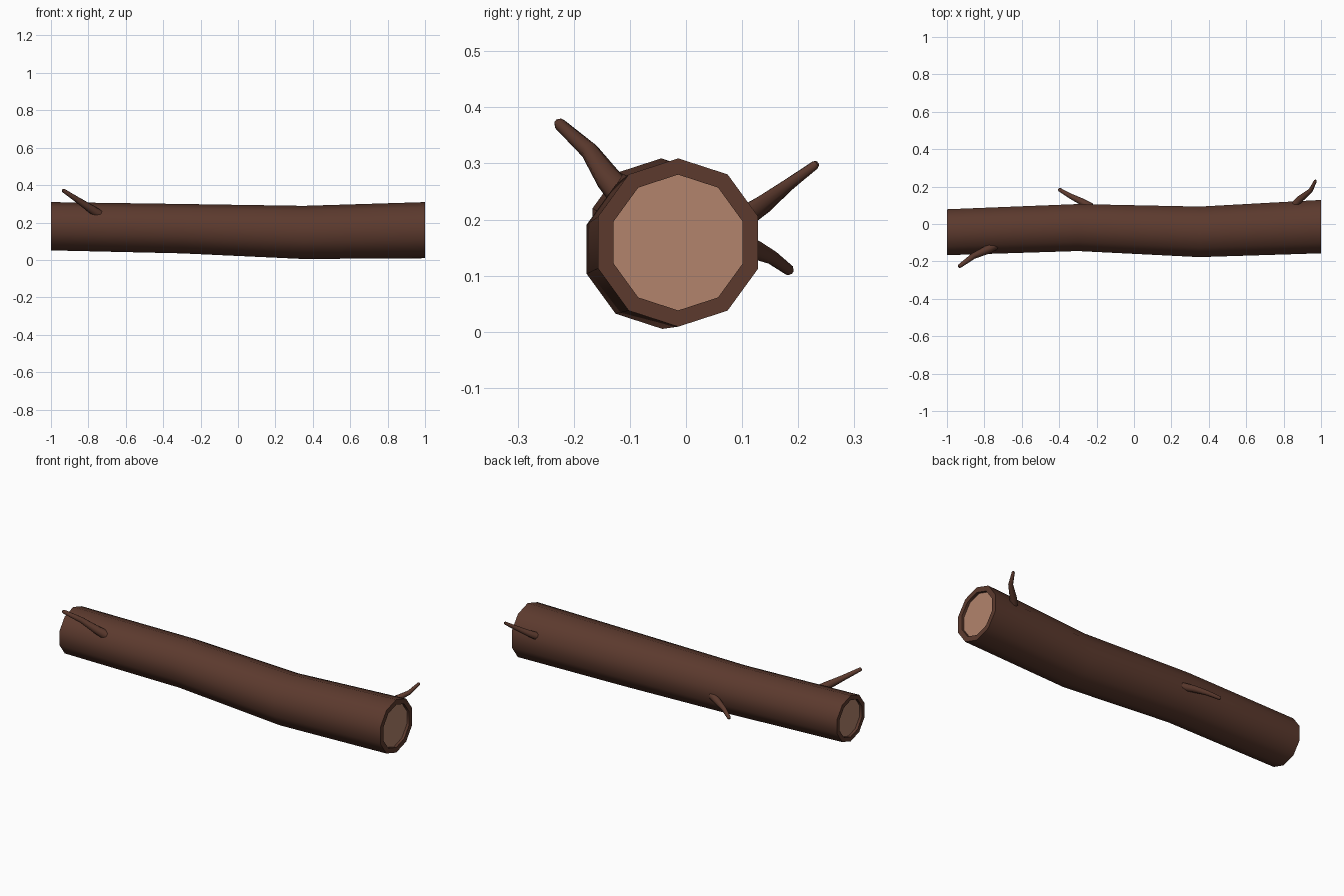
import bpy, bmesh, math
from mathutils import Vector

if "Cube" in bpy.data.objects:
    bpy.data.objects.remove(bpy.data.objects["Cube"])


def material(name, rgb):
    m = bpy.data.materials.new(name)
    m.diffuse_color = (*rgb, 1)
    m.use_nodes = True
    m.node_tree.nodes["Principled BSDF"].inputs["Base Color"].default_value = m.diffuse_color
    return m


bark = material("bark", (0.107, 0.042, 0.027))
wood = material("cut_wood", (0.45, 0.23, 0.15))


def finish(bm, name, mats, angle):
    bmesh.ops.recalc_face_normals(bm, faces=bm.faces)
    me = bpy.data.meshes.new(name)
    bm.to_mesh(me)
    bm.free()
    ob = bpy.data.objects.new(name, me)
    bpy.context.collection.objects.link(ob)
    for m in mats:
        me.materials.append(m)
    bpy.ops.object.select_all(action='DESELECT')
    ob.select_set(True)
    bpy.context.view_layer.objects.active = ob
    bpy.ops.object.shade_smooth_by_angle(angle=math.radians(angle))
    return ob


def loft(rings, sides):
    """Skin rings given as (centre, radius, axis); return the mesh and its two caps."""
    bm = bmesh.new()
    loops = []
    for centre, r, axis in rings:
        axis = Vector(axis).normalized()
        u = Vector((0, 0, 1))
        u = (u - axis * u.dot(axis)).normalized()
        v = axis.cross(u)
        angles = [2 * math.pi * i / sides for i in range(sides)]
        loops.append([bm.verts.new(Vector(centre) + r * (u * math.cos(a) + v * math.sin(a)))
                      for a in angles])
    for a, b in zip(loops, loops[1:]):
        for i in range(sides):
            j = (i + 1) % sides
            bm.faces.new((a[i], a[j], b[j], b[i]))
    return bm, [bm.faces.new(loops[0]), bm.faces.new(loops[-1])]


# Trunk: four decagon rings, with a bark rim and a slightly sunken cut at each end
X = (1, 0, 0)
bm, caps = loft([((-1, -0.044, 0.18), 0.129, X),
                 ((-0.3, -0.019, 0.167), 0.132, X),
                 ((0.35, -0.042, 0.147), 0.142, X),
                 ((1, -0.014, 0.159), 0.15, X)], 10)
for cap, inward in zip(caps, (1, -1)):
    c = cap.calc_center_median()
    bmesh.ops.inset_region(bm, faces=[cap], thickness=0.001)
    for v in cap.verts:
        d = v.co - c
        d.x = 0
        v.co = c + d.normalized() * (0.121 if inward < 0 else 0.104)
    ring = bmesh.ops.extrude_discrete_faces(bm, faces=[cap])["faces"][0]
    for v in ring.verts:
        v.co.x += 0.015 * inward
    ring.material_index = 1
finish(bm, "log_trunk", [bark, wood], 50)


# Twigs: bent, tapering tubes with a rounded tip
def twig(name, points, radii):
    p = [Vector(q) for q in points]
    rings = []
    for i, (q, r) in enumerate(zip(p, radii)):
        axis = p[min(i + 1, len(p) - 1)] - p[max(i - 1, 0)]
        rings.append((q, r, axis))
    tip = (p[-1] - p[-2]).normalized()
    rings.append((p[-1] + tip * radii[-1] * 0.7, radii[-1] * 0.6, tip))
    bm, _ = loft(rings, 8)
    finish(bm, name, [bark], 60)


twig("front_twig",
     [(-0.73, -0.105, 0.235), (-0.785, -0.138, 0.272), (-0.86, -0.172, 0.322), (-0.932, -0.225, 0.37)],
     [0.027, 0.023, 0.016, 0.011])
twig("back_right_twig",
     [(0.85, 0.09, 0.195), (0.89, 0.135, 0.225), (0.945, 0.18, 0.26), (0.97, 0.23, 0.297)],
     [0.022, 0.018, 0.012, 0.008])
twig("back_middle_twig",
     [(-0.23, 0.09, 0.155), (-0.285, 0.122, 0.147), (-0.345, 0.152, 0.133), (-0.397, 0.183, 0.11)],
     [0.022, 0.018, 0.013, 0.01])
